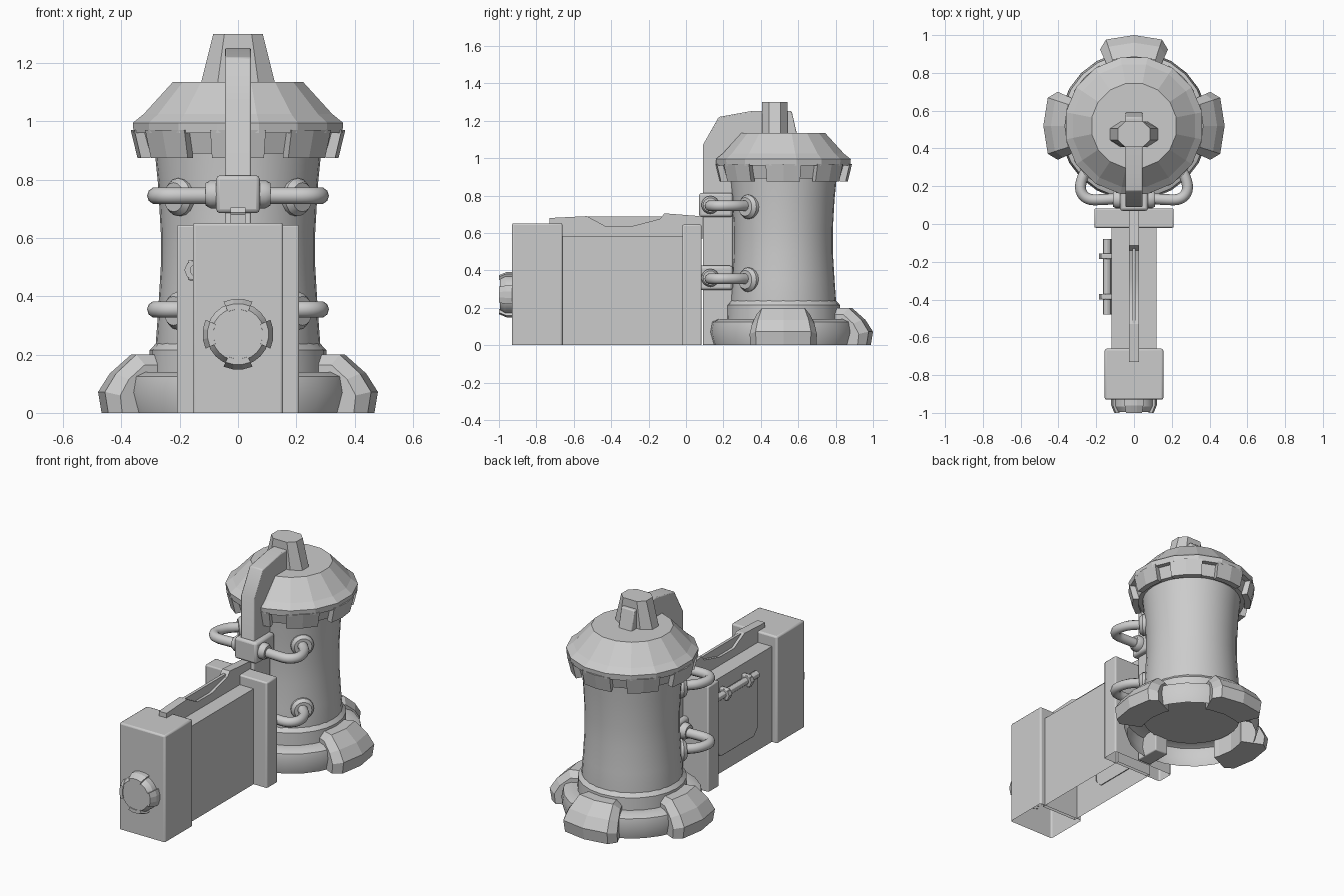
import bpy, bmesh
from math import sin, cos, pi, radians
from mathutils import Matrix, Vector

if "Cube" in bpy.data.objects:
    bpy.data.objects.remove(bpy.data.objects["Cube"])

CY = 0.52  # tank axis
TANK = Matrix.Translation((0, CY, 0))


def finish(name, bm, mat=None, bevel=0, smooth=30):
    bmesh.ops.recalc_face_normals(bm, faces=bm.faces)
    me = bpy.data.meshes.new(name)
    bm.to_mesh(me)
    bm.free()
    if mat:
        me.transform(mat)
    ob = bpy.data.objects.new(name, me)
    bpy.context.collection.objects.link(ob)
    if bevel:
        m = ob.modifiers.new("bevel", 'BEVEL')
        m.width, m.segments = bevel, 2
    if smooth:
        bpy.ops.object.select_all(action='DESELECT')
        ob.select_set(True)
        bpy.context.view_layer.objects.active = ob
        bpy.ops.object.shade_smooth_by_angle(angle=radians(smooth))
    return ob


def revolve(name, prof, n, mat=TANK, smooth=30, phase=0.0):
    """Lathe an (r, z) profile about z; points with r = 0 close to a pole."""
    bm = bmesh.new()
    rings = []
    for r, z in prof:
        if r == 0:
            rings.append([bm.verts.new((0, 0, z))] * n)
        else:
            rings.append([bm.verts.new((r * cos(phase + 2 * pi * i / n), r * sin(phase + 2 * pi * i / n), z))
                          for i in range(n)])
    for a, b in zip(rings, rings[1:]):
        for i in range(n):
            j = (i + 1) % n
            bm.faces.new(list(dict.fromkeys((a[i], a[j], b[j], b[i]))))
    return finish(name, bm, mat, smooth=smooth)


def sector(name, sections, mat=TANK, smooth=0):
    """Loft (angle in degrees, closed r-z profile) sections around z."""
    bm = bmesh.new()
    rows = [[bm.verts.new((r * cos(radians(a)), r * sin(radians(a)), z)) for r, z in p] for a, p in sections]
    for a, b in zip(rows, rows[1:]):
        for i in range(len(a)):
            j = (i + 1) % len(a)
            bm.faces.new((a[i], a[j], b[j], b[i]))
    bm.faces.new(rows[0])
    bm.faces.new(rows[-1])
    return finish(name, bm, mat, smooth=smooth)


def slab(name, prof, w, bevel=0):
    """Extrude a closed (y, z) profile to half-width w in x."""
    bm = bmesh.new()
    l, r = [[bm.verts.new((s * w, y, z)) for y, z in prof] for s in (-1, 1)]
    for i in range(len(prof)):
        j = (i + 1) % len(prof)
        bm.faces.new((l[i], l[j], r[j], r[i]))
    bm.faces.new(l)
    bm.faces.new(r)
    return finish(name, bm, bevel=bevel)


def box(name, x0, x1, y0, y1, z0, z1, bevel=0.008, open_bottom=False):
    bm = bmesh.new()
    bmesh.ops.create_cube(bm, size=1)
    bmesh.ops.scale(bm, vec=(x1 - x0, y1 - y0, z1 - z0), verts=bm.verts)
    bmesh.ops.translate(bm, vec=((x0 + x1) / 2, (y0 + y1) / 2, (z0 + z1) / 2), verts=bm.verts)
    if open_bottom:
        low = [f for f in bm.faces if all(v.co.z < z0 + 1e-4 for v in f.verts)]
        bmesh.ops.delete(bm, geom=low, context='FACES_ONLY')
    return finish(name, bm, bevel=bevel)


def aim(loc, direction):
    return Matrix.Translation(loc) @ Vector(direction).to_track_quat('Z', 'Y').to_matrix().to_4x4()


# tank: waisted barrel, base ring and lid
revolve("tank_body", [(0, .1), (.28, .1), (.282, .24), (.274, .35), (.265, .5), (.265, .62), (.274, .78), (.288, .92)], 32)
revolve("base_ring", [(.375, 0), (.395, .07), (.385, .125), (.35, .14), (.305, .14), (.303, .215), (.28, .24)], 24)
revolve("lid", [(.28, .89), (.315, .89), (.335, .96), (.365, .96), (.368, .995), (.33, 1.025), (.228, 1.135), (0, 1.135)],
        16, smooth=0, phase=pi / 16)

# teeth under the lid rim
tooth = [(.31, .97), (.368, .97), (.345, .875), (.31, .875)]
for k in range(8):
    sector("lid_tooth", [(45 * k + d, tooth) for d in (-15, 0, 15)])

# three feet: left, right and back
foot = [(.3, 0), (.3, .2), (.367, .2), (.44, .135), (.48, .072), (.468, 0)]
foot_end = [(.3, 0), (.3, .165), (.35, .165), (.41, .115), (.442, .06), (.435, 0)]
for a in (0, 90, 180):
    sector("foot", [(a - 24, foot_end), (a - 18, foot), (a, foot), (a + 18, foot), (a + 24, foot_end)])

# cap on the lid, flared only sideways
bm = bmesh.new()
octo = [(1, .45), (.55, 1), (-.55, 1), (-1, .45), (-1, -.45), (-.55, -1), (.55, -1), (1, -.45)]
lo, hi = [[bm.verts.new((x * w, .475 + y * .068, z)) for x, y in octo] for w, z in ((.13, 1.12), (.085, 1.3))]
for i in range(8):
    bm.faces.new((lo[i], lo[(i + 1) % 8], hi[(i + 1) % 8], hi[i]))
bm.faces.new(hi)
finish("lid_cap", bm, smooth=0)

# flat arm running up the front of the tank and over the lid
slab("tank_arm", [(.09, 0), (.09, 1.07), (.175, 1.22), (.35, 1.252), (.565, 1.252), (.595, 1.12),
                  (.3, 1.12), (.25, .98), (.25, 0)], .045, bevel=.006)

# clamps with bent pipes and flanges on both sides
for z in (.75, .36):
    box("clamp_block", -.075, .075, .07, .25, z - .065, z + .065, bevel=.014)
    for s in (-1, 1):
        revolve("pipe_collar", [(.048, 0), (.048, .025), (.038, .042), (0, .042)], 16, aim((s * .07, .13, z), (s, 0, 0)))
        revolve("pipe_flange", [(.065, 0), (.065, .03), (.05, .05), (0, .05)], 16,
                aim((s * .185, .35, z - .01), (s * .72, -.69, 0)))
        cu = bpy.data.curves.new("bent_pipe", 'CURVE')
        cu.dimensions, cu.bevel_depth, cu.bevel_resolution, cu.resolution_u = '3D', .029, 3, 4
        sp = cu.splines.new('NURBS')
        path = [(.08, .135), (.17, .128), (.25, .128), (.29, .18), (.27, .26), (.23, .305), (.18, .35)]
        sp.points.add(len(path) - 1)
        for p, (x, y) in zip(sp.points, path):
            p.co = (s * x, y, z - .005, 1)
        sp.use_endpoint_u, sp.order_u = True, 3
        bpy.context.collection.objects.link(bpy.data.objects.new("bent_pipe", cu))

# long case: body, front block, rear plate
box("case_body", -.12, .12, -.68, 0, 0, .585, 0, True)
box("case_front_block", -.155, .155, -.93, -.66, 0, .652, .01, True)
box("case_rear_plate", -.21, .21, -.02, .083, 0, .645, .008, True)

# notched top rail with thin web inside
slab("top_rail", [(-.73, .57), (-.73, .68), (-.53, .69), (-.43, .636), (-.29, .636), (-.14, .675),
                  (-.115, .705), (.1, .688), (.1, .57)], .026)
slab("rail_web", [(-.54, .6), (-.54, .688), (-.13, .688), (-.13, .6)], .009)

# round knob on the front with four lugs
KNOB = Matrix.Translation((0, -.93, .27)) @ Matrix.Rotation(pi / 2, 4, 'X')
revolve("front_knob", [(.108, -.005), (.108, .035), (.09, .065), (0, .065)], 24, KNOB)
lug = [(.08, -.005), (.122, -.005), (.122, .03), (.105, .07), (.085, .07)]
for a in (0, 90, 180, 270):
    sector("knob_lug", [(a + d, lug) for d in (-24, -8, 8, 24)], KNOB)

# access door on the left side: chamfered lower corners, hinge bar and brackets
bm = bmesh.new()
door = [(-.48, .48), (-.08, .48), (-.08, .17), (-.12, .125), (-.44, .125), (-.48, .17)]
outer, inner = [[bm.verts.new((x, y, z)) for y, z in door] for x in (-.155, -.115)]
for i in range(6):
    bm.faces.new((outer[i], outer[(i + 1) % 6], inner[(i + 1) % 6], inner[i]))
bm.faces.new(outer)
finish("side_door", bm, bevel=.006)
revolve("door_hinge_bar", [(0, 0), (.022, 0), (.022, .4), (0, .4)], 12, aim((-.143, -.08, .49), (0, -1, 0)))
for y in (-.17, -.385):
    revolve("hinge_bracket", [(0, 0), (.034, 0), (.034, .03), (0, .03)], 8, aim((-.15, y + .015, .49), (0, -1, 0)), smooth=0)
    box("hinge_tab", -.172, -.115, y - .015, y + .015, .455, .525, .006)
